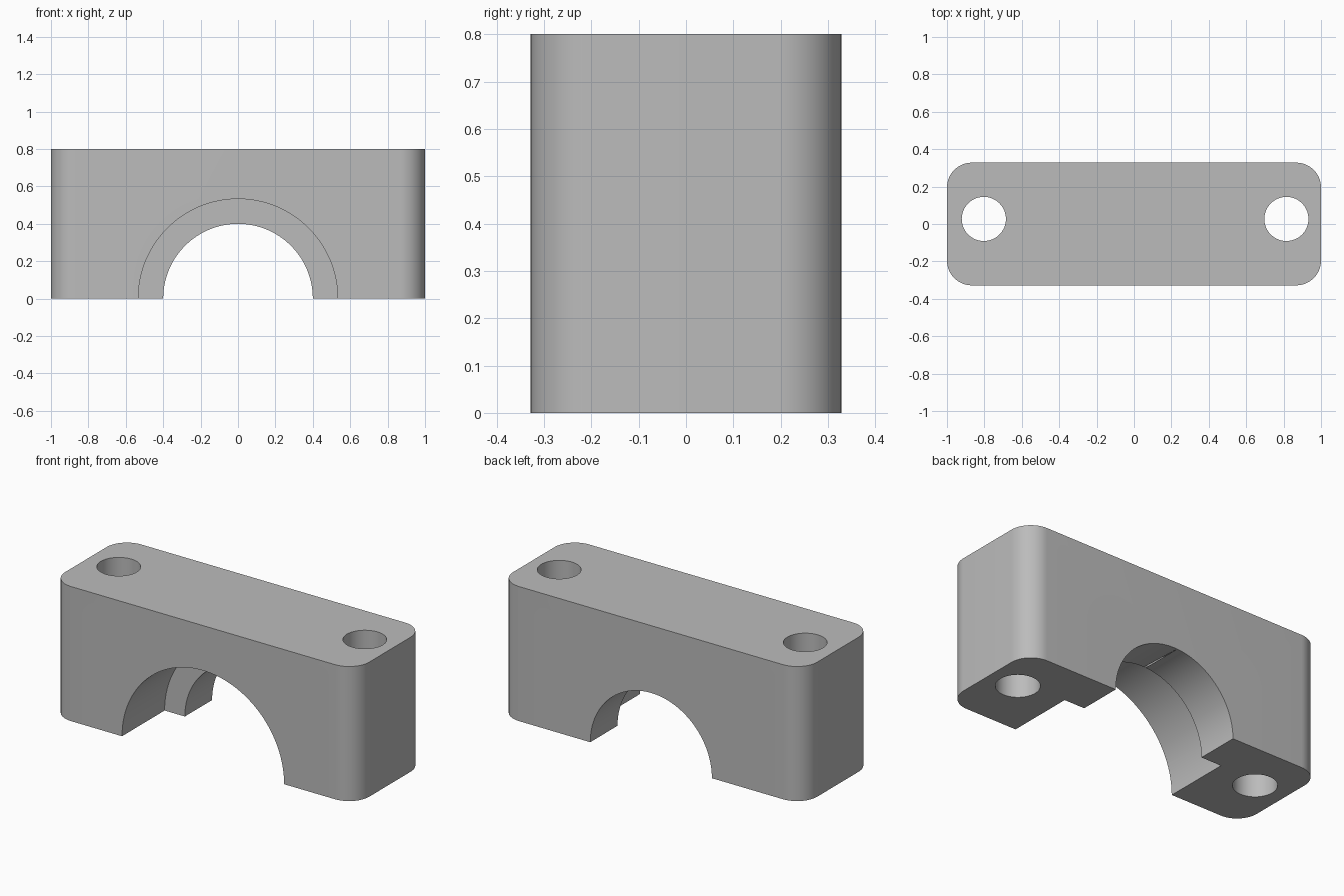
import bpy, bmesh
from math import sin, cos, pi, radians
from mathutils import Vector

cube = bpy.data.objects.get("Cube")
if cube:
    bpy.data.objects.remove(cube, do_unlink=True)

LENGTH, DEPTH, HEIGHT, CORNER = 2.0, 0.656, 0.8, 0.133
STEP_Y = 0.072

grey = bpy.data.materials.new("plain grey")
grey.use_nodes = True
grey.diffuse_color = (0.5, 0.5, 0.5, 1)
grey.node_tree.nodes["Principled BSDF"].inputs["Base Color"].default_value = grey.diffuse_color


def arc(cx, cy, r, start, end, steps):
    """Points along an arc, angles in half turns."""
    angles = [pi * (start + (end - start) * i / steps) for i in range(steps + 1)]
    return [(cx + r * cos(a), cy + r * sin(a)) for a in angles]


def prism(name, points, sweep):
    """Solid made by sweeping a closed outline of 3D points."""
    bm = bmesh.new()
    face = bm.faces.new([bm.verts.new(p) for p in points])
    swept = bmesh.ops.extrude_face_region(bm, geom=[face])["geom"]
    moved = [g for g in swept if isinstance(g, bmesh.types.BMVert)]
    bmesh.ops.translate(bm, verts=moved, vec=Vector(sweep))
    bmesh.ops.recalc_face_normals(bm, faces=bm.faces[:])
    mesh = bpy.data.meshes.new(name)
    bm.to_mesh(mesh)
    bm.free()
    mesh.materials.append(grey)
    obj = bpy.data.objects.new(name, mesh)
    bpy.context.collection.objects.link(obj)
    return obj


def arch_cutter(name, r, y0, y1):
    """Half-round tunnel along y that runs out through the underside."""
    outline = arc(0, 0, r, 0, 1, 64) + [(-r, -0.2), (r, -0.2)]
    return prism(name, [(x, y0, z) for x, z in outline], (0, y1 - y0, 0))


def hole_cutter(name, x, y, r):
    outline = arc(x, y, r, 0, 2, 64)[:-1]
    return prism(name, [(px, py, -0.1) for px, py in outline], (0, 0, HEIGHT + 0.2))


# Block with rounded upright corners
outline = []
for i, (sx, sy) in enumerate([(1, 1), (-1, 1), (-1, -1), (1, -1)]):
    outline += arc(sx * (LENGTH / 2 - CORNER), sy * (DEPTH / 2 - CORNER),
                   CORNER, i / 2, (i + 1) / 2, 16)
block = prism("clamp_block", [(x, y, 0) for x, y in outline], (0, 0, HEIGHT))

# Stepped half bore and the two bolt holes
cutters = [
    arch_cutter("bore_cutter", 0.4, -0.5, 0.5),
    arch_cutter("counterbore_cutter", 0.533, -0.5, STEP_Y),
    hole_cutter("right_bolt_hole_cutter", -0.803, 0.027, 0.118),
    hole_cutter("left_bolt_hole_cutter", 0.815, 0.027, 0.118),
]
bpy.ops.object.select_all(action="DESELECT")
block.select_set(True)
bpy.context.view_layer.objects.active = block
for cutter in cutters:
    cutter.hide_render = True
    mod = block.modifiers.new(cutter.name, "BOOLEAN")
    mod.operation = "DIFFERENCE"
    mod.solver = "EXACT"
    mod.object = cutter
    bpy.ops.object.modifier_apply(modifier=mod.name)
for cutter in cutters:
    bpy.data.objects.remove(cutter, do_unlink=True)

# Smooth round walls, crisp edges
bpy.ops.object.shade_smooth_by_angle(angle=radians(30))
